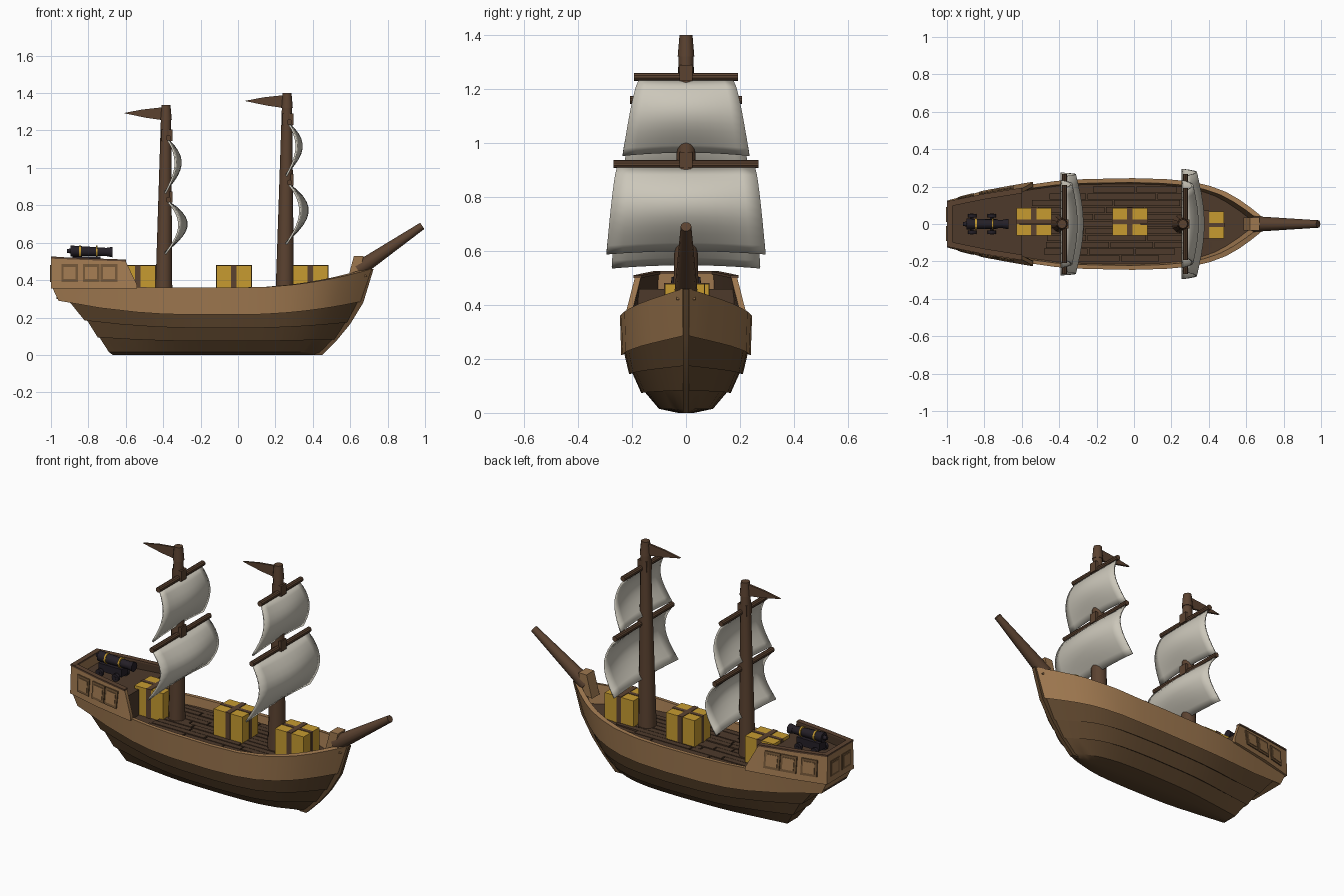
import bpy, bmesh, math, random
from mathutils import Vector, Matrix

if "Cube" in bpy.data.objects:
    bpy.data.objects.remove(bpy.data.objects["Cube"])
random.seed(4)
made = []


def material(name, rgb):
    m = bpy.data.materials.new(name)
    m.use_nodes = True
    m.diffuse_color = (*rgb, 1)
    m.node_tree.nodes["Principled BSDF"].inputs["Base Color"].default_value = (*rgb, 1)
    return m


HULL = material("dark hull wood", (.11, .06, .026))
TAN = material("tan rail wood", (.34, .185, .078))
MAST = material("mast wood", (.105, .055, .03))
DECK = material("deck wood", (.075, .042, .024))
FRAME = material("window frame wood", (.16, .088, .037))
GOLD = material("crate yellow", (.57, .33, .03))
SAIL = material("sail cloth", (.6, .57, .49))
IRON = material("black iron", (.018, .014, .02))


def finish(name, bm, mats):
    bmesh.ops.recalc_face_normals(bm, faces=bm.faces)
    me = bpy.data.meshes.new(name)
    bm.to_mesh(me)
    bm.free()
    for m in mats:
        me.materials.append(m)
    ob = bpy.data.objects.new(name, me)
    bpy.context.collection.objects.link(ob)
    made.append(ob)
    return ob


def box(name, centre, size, mat):
    bm = bmesh.new()
    bmesh.ops.create_cube(bm, size=1, matrix=Matrix.Translation(centre) @ Matrix.Diagonal((*size, 1)))
    return finish(name, bm, [mat])


def rod(name, a, b, r1, r2, mat, sides=12):
    a, b = Vector(a), Vector(b)
    bm = bmesh.new()
    turn = (b - a).to_track_quat('Z', 'Y').to_matrix().to_4x4()
    bmesh.ops.create_cone(bm, cap_ends=True, segments=sides, radius1=r1, radius2=r2,
                          depth=(b - a).length, matrix=Matrix.Translation((a + b) / 2) @ turn)
    return finish(name, bm, [mat])


def loft(name, rings, mats, rule=lambda k: 0):
    """Closed rings joined in order, with both ends capped."""
    bm = bmesh.new()
    rows = [[bm.verts.new(p) for p in ring] for ring in rings]
    n = len(rows[0])
    for a, b in zip(rows, rows[1:]):
        for k in range(n):
            f = bm.faces.new((a[k], a[(k + 1) % n], b[(k + 1) % n], b[k]))
            f.material_index = rule(k)
    for row in (rows[0], rows[-1]):
        for k in range(n // 2 - 1):
            f = bm.faces.new((row[k], row[k + 1], row[n - 2 - k], row[n - 1 - k]))
            f.material_index = rule(k)
    return finish(name, bm, mats)


def prism(name, outline, half, mat):
    """Outline in x and z, extruded across y."""
    bm = bmesh.new()
    f = bm.faces.new([bm.verts.new((x, -half, z)) for x, z in outline])
    side = bmesh.ops.extrude_face_region(bm, geom=[f])["geom"]
    bmesh.ops.translate(bm, vec=(0, 2 * half, 0), verts=[v for v in side if isinstance(v, bmesh.types.BMVert)])
    return finish(name, bm, [mat])


# Hull: plan outline (fraction along, fraction of full beam)
PLAN = [(0, .48), (.14, .69), (.26, .86), (.34, .94), (.43, .98), (.58, 1), (.68, .98),
        (.76, .93), (.82, .83), (.87, .7), (.91, .54), (.95, .34), (.98, .17), (1, .05)]
# Half beam, height, aft x, fore x, aft lift, fore lift; doubled rows make plank laps
ROWS = [(.03, 0, -.67, .43, 0, 0), (.10, .015, -.69, .45, 0, 0),
        (.155, .08, -.745, .515, .02, .01), (.166, .074, -.75, .52, .02, .01),
        (.20, .15, -.81, .58, .04, .03), (.211, .144, -.82, .585, .04, .03),
        (.23, .225, -.91, .645, .07, .07), (.24, .215, -.96, .655, .075, .07),
        (.245, .36, -1, .715, .015, .10), (.222, .36, -.985, .68, .015, .10),
        (.215, .31, -.96, .64, 0, .03)]


def hull_ring(u, w):
    aft, fore = max(0, (.45 - u) / .45) ** 2, max(0, (u - .6) / .4) ** 2
    half = [(xa + (xf - xa) * u, b * w, z + la * aft + lf * fore) for b, z, xa, xf, la, lf in ROWS]
    return half + [(x, -y, z) for x, y, z in reversed(half)]


def hull_part(k):
    k = k if k < 11 else 20 - k
    return 0 if k < 6 or k == 21 or k < 0 else 1 if k < 10 else 2


loft("hull", [hull_ring(u, w) for u, w in PLAN], [HULL, TAN, DECK], hull_part)


def beam(x):
    u = (x + 1) / 1.7
    for (a, p), (b, q) in zip(PLAN, PLAN[1:]):
        if a <= u <= b:
            return .215 * (p + (q - p) * (u - a) / (b - a))
    return 0


# Stem and bow post
stem = [(.41, 0), (.45, 0), (.53, .08), (.6, .165), (.67, .28), (.725, .46), (.68, .46), (.6, .28), (.5, .12)]
prism("stem", stem, .012, HULL)
prism("bow_post", [(.585, .4), (.62, .53), (.672, .53), (.655, .46), (.69, .42)], .035, TAN)
rod("bowsprit", (.64, 0, .455), (.985, 0, .69), .042, .02, MAST)

# Deck planks in staggered rows
for row in range(-5, 6):
    x = -.6 + random.uniform(0, .15)
    while x < .58:
        length = random.uniform(.2, .38)
        end = min(x + length, .6)
        y = row * .037
        if abs(y) + .018 < min(beam(x), beam(end)):
            box("deck_plank", ((x + end) / 2, y, .317), (end - x - .008, .032, random.uniform(.012, .022)), DECK)
        x = end

# Stern castle: x, lower half beam, upper half beam, top height
CASTLE = [(-1, .125, .117, .515), (-.8, .178, .158, .507), (-.6, .216, .19, .5), (-.54, .226, .222, .375)]


def castle_y(x, z):
    for a, b in zip(CASTLE, CASTLE[1:]):
        if a[0] <= x <= b[0]:
            t = (x - a[0]) / (b[0] - a[0])
            low, high = a[1] + (b[1] - a[1]) * t, a[2] + (b[2] - a[2]) * t
            return low + (high - low) * (z - .36) / .15


def window(name, s, x0, x1, z0, z1, out, mat):
    corners = [(x0, z0), (x1, z0), (x1, z1), (x0, z1)]
    rings = [[(x, s * (castle_y(x, z) + o), z) for x, z in corners] for o in (-.004, out)]
    loft(name, rings, [mat])


for s in (1, -1):
    loft("castle_wall", [[(x, s * lo, .355), (x, s * hi, top), (x, s * (hi - .022), top), (x, s * (lo - .03), .355)]
                         for x, lo, hi, top in CASTLE], [TAN, DECK], lambda k: 1 if k == 2 else 0)
    loft("castle_cap", [[(x, s * (hi + .004), top), (x, s * (hi + .004), top + .01),
                         (x, s * (hi - .026), top + .01), (x, s * (hi - .026), top)]
                        for x, lo, hi, top in CASTLE[:3]], [MAST])
    for x in (-.945, -.83, -.735):
        window("window_frame", s, x, x + .09, .39, .485, .005, FRAME)
        window("window_pane", s, x + .013, x + .077, .405, .47, .008, TAN)
    box("stern_window_frame", (-1, s * .052, .435), (.008, .08, .09), FRAME)
    box("stern_window_pane", (-1.002, s * .052, .435), (.008, .056, .064), TAN)
box("transom", (-.985, 0, .435), (.03, .232, .16), TAN)
box("transom_cap", (-.985, 0, .52), (.03, .242, .01), MAST)
loft("quarterdeck", [[(x, y, .3), (x, y, .46), (x, -y, .46), (x, -y, .3)]
                     for x, y in ((-.97, .1), (-.8, .145), (-.6, .178))], [DECK])

# Crates with crossed straps
for x, y in ((-.535, .012), (-.022, .012), (.387, -.005)):
    box("crate", (x, y, .395), (.186, .146, .165), GOLD)
    box("crate_strap", (x, y, .395), (.03, .152, .171), MAST)
    box("crate_strap", (x, y, .395), (.192, .022, .17), MAST)


# Sails: billowed cloth between top and bottom edges
def sail(x0, top, bottom, w_top, w_bottom, bulge):
    bm = bmesh.new()
    n = 10
    grid = []
    for i in range(n + 1):
        v = i / n
        half = w_top + (w_bottom - w_top) * v ** .7
        line = []
        for j in range(n + 1):
            c = 2 * j / n - 1
            swell = bulge * math.sin(math.pi * v ** .9) * (.62 + .38 * math.cos(c * math.pi / 2))
            z = top + (bottom - top) * v + .012 * v * (1 - c * c)
            line.append(bm.verts.new((x0 + swell - .015 * v, c * half, z)))
        grid.append(line)
    for a, b in zip(grid, grid[1:]):
        for j in range(n):
            bm.faces.new((a[j], a[j + 1], b[j + 1], b[j]))
    ob = finish("sail", bm, [SAIL])
    ob.modifiers.new("cloth_thickness", 'SOLIDIFY').thickness = .01


# Masts, yards and pennants
for x, top, base, y_up, y_low, up_half in ((.255, 1.4, .05, 1.245, .922, .192), (-.392, 1.335, .046, 1.16, .83, .208)):
    rod("mast", (x - .005, 0, .3), (x + .007, 0, top - .06), base, .027, MAST)
    rod("mast_cap", (x + .007, 0, top - .08), (x + .007, 0, top), .031, .024, MAST)
    for z, half in ((y_up, up_half), (y_low, .268)):
        rod("yard", (x + .02, -half, z), (x + .02, half, z), .015, .015, MAST, 10)
        box("yard_clamp", (x + .012, 0, z + .015), (.06, .05, .06), MAST)
    sail(x + .022, y_up - .008, y_low + .03, up_half - .018, .235, .076)
    sail(x + .022, y_low - .008, y_low - .335 + (.04 if x < 0 else 0), .255, .295 if x > 0 else .275, .108)
    z = top - .045
    pennant = [(x, z + .035), (x - .12, z + .022), (x - .22, z + .003), (x - .1, z - .022), (x, z - .036)]
    prism("pennant", pennant, .006, MAST)

# Cannon on its carriage
box("cannon_carriage", (-.81, 0, .505), (.15, .055, .045), IRON)
for x in (-.865, -.76):
    rod("axle", (x, -.055, .482), (x, .055, .482), .008, .008, IRON, 8)
    for s in (1, -1):
        rod("wheel", (x, s * .035, .482), (x, s * .053, .482), .022, .022, IRON)
rod("cannon_barrel", (-.895, 0, .556), (-.68, 0, .55), .029, .021, IRON)
rod("cannon_muzzle", (-.7, 0, .55), (-.672, 0, .55), .023, .028, IRON)
rod("cannon_knob", (-.915, 0, .556), (-.89, 0, .556), .01, .014, IRON)
for x in (-.845, -.755):
    rod("cannon_band", (x - .005, 0, .554), (x + .005, 0, .554), .03, .03, GOLD)

# Smooth shading with sharp edges kept
bpy.ops.object.select_all(action='DESELECT')
for ob in made:
    ob.select_set(True)
bpy.context.view_layer.objects.active = made[0]
bpy.ops.object.shade_smooth_by_angle(angle=math.radians(30))
